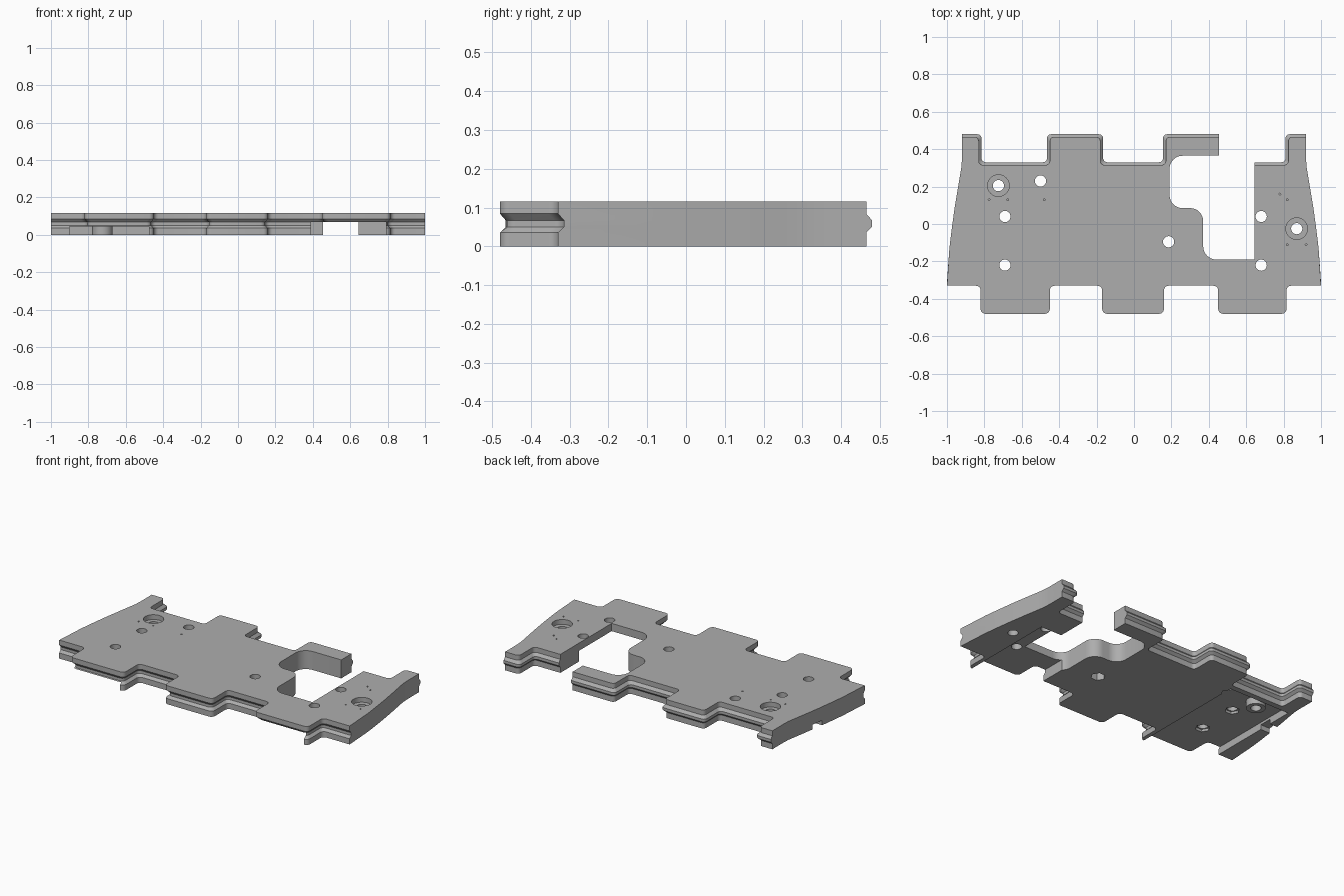
import bpy, bmesh, math
from mathutils import Vector

cube = bpy.data.objects.get("Cube")
if cube:
    bpy.data.objects.remove(cube, do_unlink=True)

THICK = 0.115
grey = bpy.data.materials.new("plain_grey")
grey.use_nodes = True
grey.diffuse_color = (0.42, 0.42, 0.42, 1)
grey.node_tree.nodes["Principled BSDF"].inputs["Base Color"].default_value = grey.diffuse_color


def fillet(points, radius, steps=5, closed=False):
    """Round the corners of a 2D path."""
    pts = [Vector(p) for p in points]
    out = []
    for i, p in enumerate(pts):
        if not closed and i in (0, len(pts) - 1):
            out.append(p)
            continue
        a = (pts[i - 1] - p).normalized() * radius
        b = (pts[(i + 1) % len(pts)] - p).normalized() * radius
        center = p + a + b
        for k in range(steps + 1):
            t = k / steps * math.pi / 2
            out.append(center - b * math.cos(t) - a * math.sin(t))
    return out


def stack(name, rings):
    """Skin a list of (outline, z) rings into a closed solid."""
    bm = bmesh.new()
    loops = [[bm.verts.new((p[0], p[1], z)) for p in ring] for ring, z in rings]
    count = len(loops[0])
    for low, high in zip(loops, loops[1:]):
        for i in range(count):
            j = (i + 1) % count
            bm.faces.new((low[i], low[j], high[j], high[i]))
    bm.faces.new(loops[0][::-1])
    bm.faces.new(loops[-1])
    bmesh.ops.recalc_face_normals(bm, faces=bm.faces)
    mesh = bpy.data.meshes.new(name)
    bm.to_mesh(mesh)
    bm.free()
    ob = bpy.data.objects.new(name, mesh)
    bpy.context.collection.objects.link(ob)
    mesh.materials.append(grey)
    return ob


def step_path(start, end, low, high, gaps, grow):
    """Castellated edge; grow pushes it toward +y and narrows the gaps."""
    pts = [(start, high + grow)]
    for a, b in gaps:
        a, b = a + grow, b - grow
        pts += [(a, high + grow), (a, low + grow), (b, low + grow), (b, high + grow)]
    return pts + [(end, high + grow)]


def outline(tongue, groove):
    """Plate outline with the back edge pushed out and the front edge pushed in."""
    front = step_path(-1, 1, -0.48, -0.33,
                      [(-0.82, -0.45), (-0.17, 0.16), (0.45, 0.815)], groove)
    back = step_path(-0.92, 0.92, 0.315, 0.465,
                     [(-0.83, -0.45), (-0.18, 0.17), (0.55, 0.825)], tongue)
    side = [(0.987, -0.13), (0.975, -0.03), (0.96, 0.08), (0.942, 0.19),
            (0.93, 0.26), (0.922, 0.31), (0.92, 0.35)]
    left = [Vector(p) for p in side]
    right = [Vector((-x, y)) for x, y in reversed(side)]
    return fillet(front, 0.025) + left + fillet(back, 0.022)[::-1] + right


# Plate body: tongue along the back edge, groove along the front edge
plate = stack("base_plate", [
    (outline(0, 0), 0), (outline(0, 0), 0.035), (outline(0.015, 0.015), 0.05),
    (outline(0.015, 0.015), 0.067), (outline(0, 0), 0.084), (outline(0, 0), THICK)])


def cut(points, z0, z1):
    tool = stack("cutter", [(points, z0), (points, z1)])
    tool.hide_render = True
    mod = plate.modifiers.new("cut", "BOOLEAN")
    mod.operation, mod.solver, mod.object = "DIFFERENCE", "EXACT", tool
    bpy.context.view_layer.objects.active = plate
    bpy.ops.object.modifier_apply(modifier=mod.name)
    bpy.data.objects.remove(tool, do_unlink=True)


def ring(x, y, radius, sides=24):
    return [(x + radius * math.cos(math.tau * i / sides),
             y + radius * math.sin(math.tau * i / sides)) for i in range(sides)]


def box(x0, x1, y0, y1):
    return [(x0, y0), (x1, y0), (x1, y1), (x0, y1)]


# Stepped opening reaching out through the back edge
opening = [(0.455, 0.6), (0.455, 0.365), (0.19, 0.365), (0.19, 0.085),
           (0.37, 0.085), (0.37, -0.19), (0.645, -0.19), (0.645, 0.6)]
round_part = fillet(opening[1:-1], 0.07, 8)
cut([opening[0]] + round_part + [opening[-1]], -0.1, 0.3)

# Underside recesses, open at the front, and a side outlet
cut(box(-0.9, -0.475, -0.6, 0.28), -0.1, 0.045)
cut(box(0.39, 0.79, -0.6, 0.13), -0.1, 0.067)
cut(box(-1.1, -0.89, 0.04, 0.12), -0.1, 0.03)

# Round boss under the right counterbore
boss_ring = ring(-0.725, 0.205, 0.055)
boss = stack("recess_boss", [(boss_ring, 0.0), (boss_ring, 0.05)])
mod = plate.modifiers.new("join", "BOOLEAN")
mod.operation, mod.solver, mod.object = "UNION", "EXACT", boss
bpy.context.view_layer.objects.active = plate
bpy.ops.object.modifier_apply(modifier=mod.name)
bpy.data.objects.remove(boss, do_unlink=True)

# Bolt holes with hexagonal pockets beneath
for x, y in [(-0.69, 0.04), (-0.69, -0.22), (-0.5, 0.23),
             (0.185, -0.095), (0.68, 0.04), (0.68, -0.22)]:
    cut(ring(x, y, 0.03), -0.1, 0.3)
    cut(ring(x, y, 0.042, 6), -0.1, 0.06)

# Counterbored holes
for x, y in [(-0.725, 0.205), (0.87, -0.025)]:
    cut(ring(x, y, 0.03), -0.1, 0.3)
    cut(ring(x, y, 0.058), 0.085, 0.3)

# Tiny pin holes
for x, y in [(-0.775, 0.13), (-0.675, 0.13), (-0.48, 0.13), (0.78, 0.16),
             (0.82, 0.13), (0.82, -0.11), (0.92, -0.11)]:
    cut(ring(x, y, 0.005, 8), 0.09, 0.3)

bpy.ops.object.select_all(action="DESELECT")
plate.select_set(True)
bpy.context.view_layer.objects.active = plate
bpy.ops.object.shade_smooth_by_angle(angle=math.radians(30))
